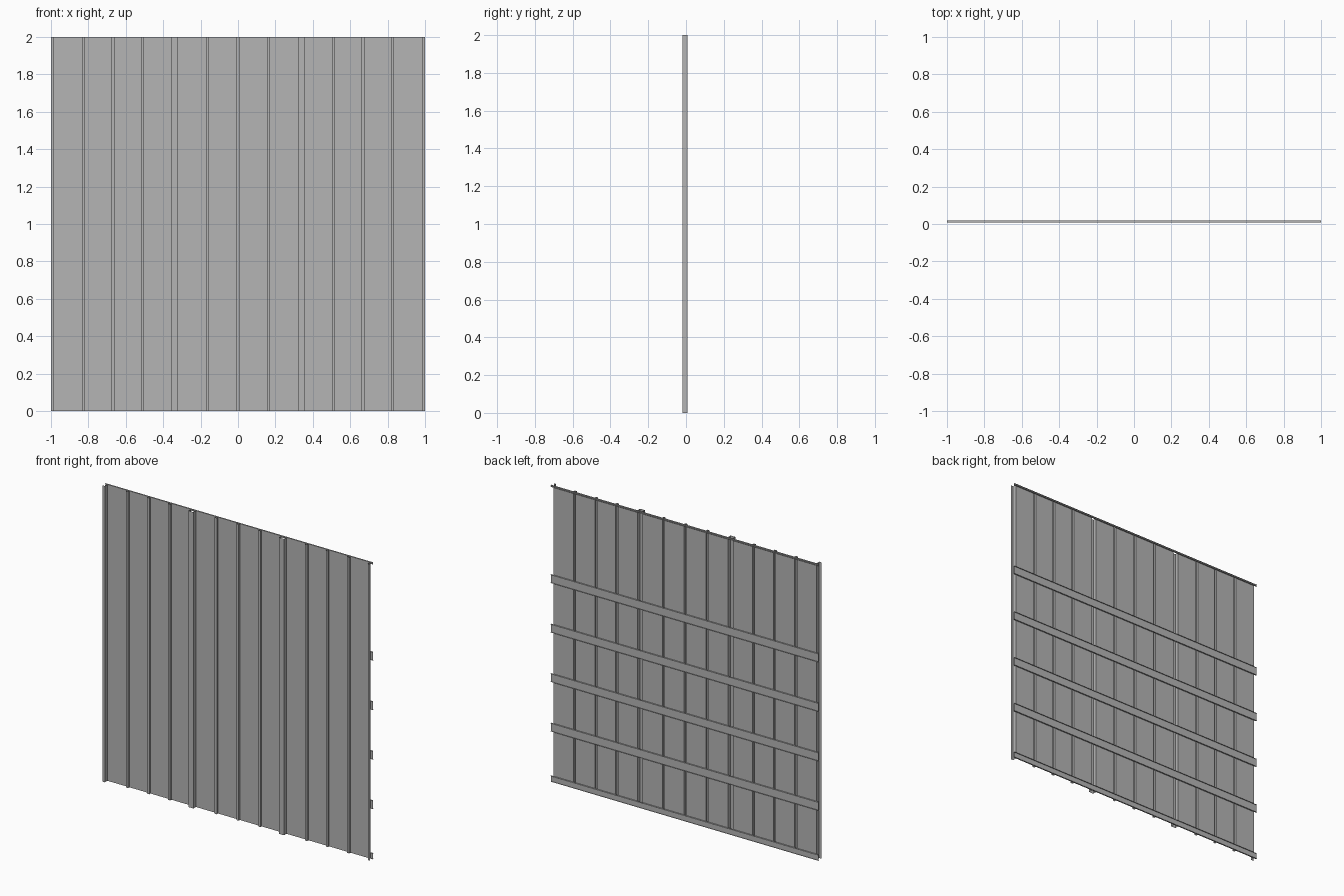
import bpy

if "Cube" in bpy.data.objects:
    bpy.data.objects.remove(bpy.data.objects["Cube"], do_unlink=True)

HEIGHT = 2.0
FRONT, SHEET, BACK = -0.018, 0.009, 0.018
EDGE = 0.982          # side wall of the end posts
WEB = 0.0125          # depth of the upright plate in a rail

steel = bpy.data.materials.new("grey_steel")
steel.use_nodes = True
grey = (0.46, 0.46, 0.46, 1)
steel.diffuse_color = grey
steel.node_tree.nodes["Principled BSDF"].inputs["Base Color"].default_value = grey


def make(name, verts, faces):
    mesh = bpy.data.meshes.new(name)
    mesh.from_pydata(verts, [], faces)
    mesh.materials.append(steel)
    obj = bpy.data.objects.new(name, mesh)
    bpy.context.collection.objects.link(obj)
    return obj


def folded_upright(name, profile):
    """Thin sheet swept from the floor to the top along an (x, y) profile."""
    n = len(profile)
    verts = [(x, y, z) for z in (0, HEIGHT) for x, y in profile]
    faces = [(i, i + 1, n + i + 1, n + i) for i in range(n - 1)]
    return make(name, verts, faces)


def rail(name, low, high):
    """Thin rail along x: an upright web with a flange at each edge."""
    verts, faces = [], []
    plates = [((SHEET, low), (BACK, low)),
              ((SHEET, high), (BACK, high)),
              ((WEB, low), (WEB, high))]
    for (y0, z0), (y1, z1) in plates:
        k = len(verts)
        verts += [(-1, y0, z0), (1, y0, z0), (1, y1, z1), (-1, y1, z1)]
        faces.append((k, k + 1, k + 2, k + 3))
    return make(name, verts, faces)


# Rib centres, half widths and front depths, mirrored about the middle
NARROW = (0.008, -0.005)
WIDE = (0.018, FRONT)
half = [(0.163, NARROW), (0.338, WIDE), (0.511, NARROW),
        (0.667, NARROW), (0.826, NARROW)]
ribs = [(-x, kind) for x, kind in reversed(half)] + [(0, NARROW)] + half

# Folded wall sheet with hollow ribs and end posts
profile = [(-1, FRONT), (-EDGE, FRONT), (-EDGE, SHEET)]
for x, (w, depth) in ribs:
    profile += [(x - w, SHEET), (x - w, depth), (x + w, depth), (x + w, SHEET)]
profile += [(EDGE, SHEET), (EDGE, FRONT), (1, FRONT)]
folded_upright("ribbed_wall_sheet", profile)

# Rails across the back
rail("bottom_rail", 0, 0.038)
for i in range(1, 5):
    low = 0.005 + i * 0.334
    rail(f"cross_rail_{i}", low, low + 0.055)
rail("top_rail", HEIGHT - 0.01, HEIGHT)
